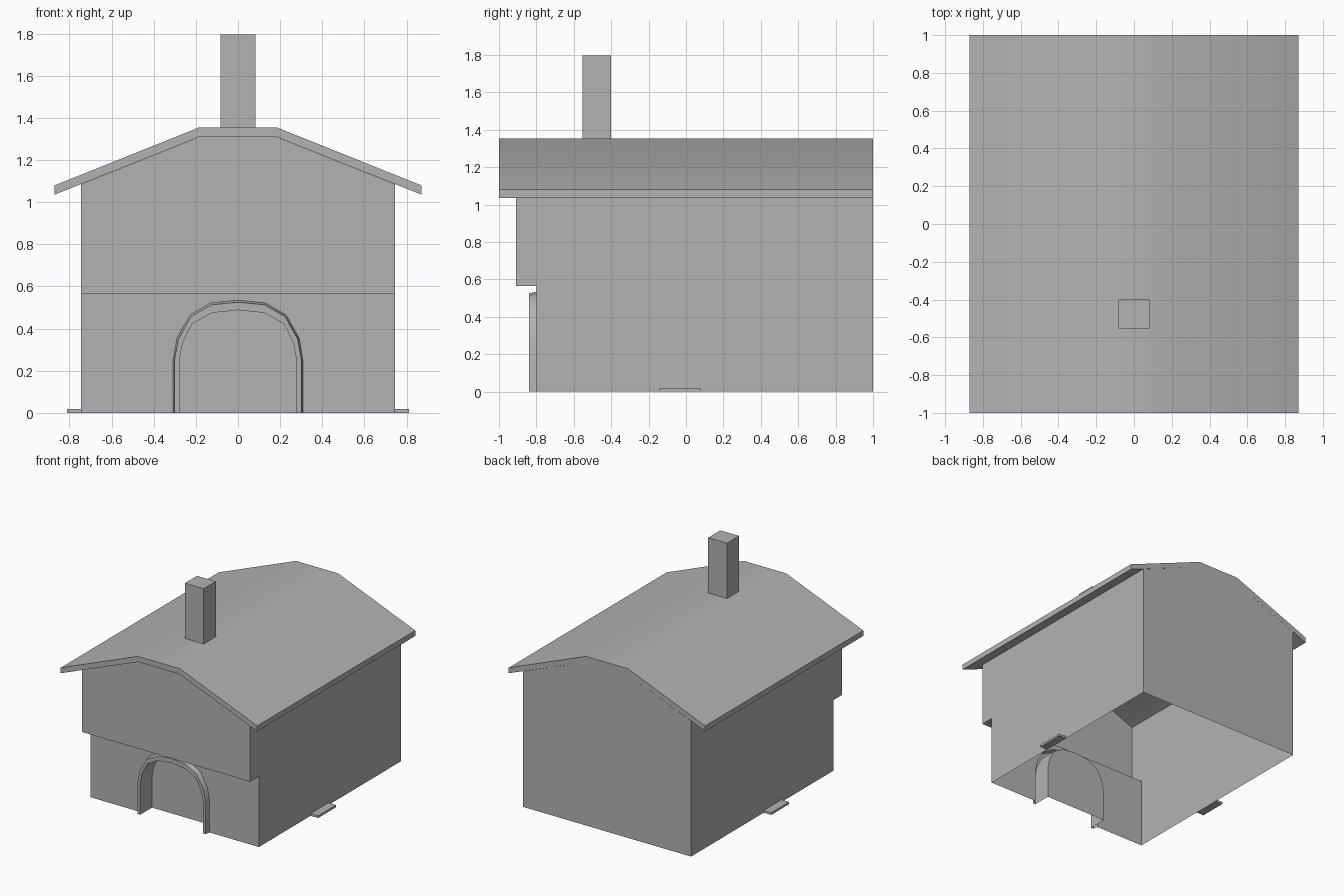
import bpy, bmesh

cube = bpy.data.objects.get("Cube")
if cube:
    bpy.data.objects.remove(cube, do_unlink=True)

grey = bpy.data.materials.new("plain_grey")
grey.use_nodes = True
COLOUR = (0.45, 0.45, 0.45, 1)
grey.diffuse_color = COLOUR
grey.node_tree.nodes["Principled BSDF"].inputs["Base Color"].default_value = COLOUR


def build(name, polygons, smooth=False):
    """Make an object from polygons, welding the shared corners."""
    bm = bmesh.new()
    for poly in polygons:
        bm.faces.new([bm.verts.new(p) for p in poly])
    bmesh.ops.remove_doubles(bm, verts=bm.verts, dist=0.0005)
    bmesh.ops.recalc_face_normals(bm, faces=bm.faces)
    mesh = bpy.data.meshes.new(name)
    bm.to_mesh(mesh)
    bm.free()
    mesh.materials.append(grey)
    obj = bpy.data.objects.new(name, mesh)
    bpy.context.collection.objects.link(obj)
    if smooth:
        bpy.ops.object.select_all(action='DESELECT')
        obj.select_set(True)
        bpy.context.view_layer.objects.active = obj
        bpy.ops.object.shade_smooth_by_angle(angle=0.6)
    return obj


def at_y(profile, y):
    return [(x, y, z) for x, z in profile]


def strip(a, b, closed=False):
    """Quads joining two matching rows of points."""
    n = len(a)
    return [[a[i], a[(i + 1) % n], b[(i + 1) % n], b[i]]
            for i in range(n if closed else n - 1)]


def mirrored(half):
    """Complete a left-right symmetric outline from its +x half."""
    return half + [(-x, z) for x, z in reversed(half) if x > 0]


def box(name, x0, x1, y0, y1, z0, z1):
    rect = [(x0, z0), (x1, z0), (x1, z1), (x0, z1)]
    a, b = at_y(rect, y0), at_y(rect, y1)
    return build(name, [a, b] + strip(a, b, True))


# Main sizes
W, LOW_Y, UP_Y, BACK = 0.745, -0.8, -0.91, 1.0
JETTY, EAVE, RIDGE, RIDGE_X = 0.565, 1.085, 1.31, 0.183

# Arch outlines: at the wall, at the front of the trim, and inside
arch_wall = mirrored([(0.308, 0), (0.308, 0.25), (0.29, 0.355),
                      (0.228, 0.465), (0.128, 0.522), (0, 0.535)])
arch_front = mirrored([(0.301, 0), (0.301, 0.25), (0.283, 0.35),
                       (0.222, 0.458), (0.124, 0.513), (0, 0.525)])
arch_inner = mirrored([(0.278, 0), (0.278, 0.25), (0.262, 0.335),
                       (0.217, 0.424), (0.122, 0.475), (0, 0.488)])

# Walls: an open-bottomed shell with a jettied upper front
gable = mirrored([(W, EAVE), (RIDGE_X, RIDGE)])
side = [(LOW_Y, 0), (BACK, 0), (BACK, EAVE), (UP_Y, EAVE),
        (UP_Y, JETTY), (LOW_Y, JETTY)]
low_front = [(W, JETTY), (W, 0)] + arch_wall + [(-W, 0), (-W, JETTY)]
build("walls", [
    [(W, y, z) for y, z in side],
    [(-W, y, z) for y, z in side],
    at_y([(W, 0)] + gable + [(-W, 0)], BACK),
    at_y([(W, JETTY)] + gable + [(-W, JETTY)], UP_Y),
    at_y(low_front, LOW_Y),
    [(W, LOW_Y, JETTY), (-W, LOW_Y, JETTY), (-W, UP_Y, JETTY), (W, UP_Y, JETTY)],
])

# Arched doorway: flared trim, deep jamb and recessed panel
rows = [at_y(arch_wall, LOW_Y), at_y(arch_front, -0.84),
        at_y(arch_inner, -0.84), at_y(arch_inner, -0.69)]
quads = [q for a, b in zip(rows, rows[1:]) for q in strip(a, b)]
build("arched_doorway", quads + [rows[-1]], smooth=True)

# Roof slab with a flat crown
roof = (mirrored([(0.87, 1.08), (0.187, 1.354)])
        + mirrored([(0.87, 1.036), (RIDGE_X, RIDGE)])[::-1])
front, back = at_y(roof, -1), at_y(roof, BACK)
build("roof", [front, back] + strip(front, back, True), smooth=True)

# Chimney
box("chimney", -0.083, 0.083, -0.553, -0.4, 1.33, 1.797)

# Low step on each side
box("left_step", W, 0.812, -0.145, 0.08, 0, 0.018)
box("right_step", -0.812, -W, -0.145, 0.08, 0, 0.018)
